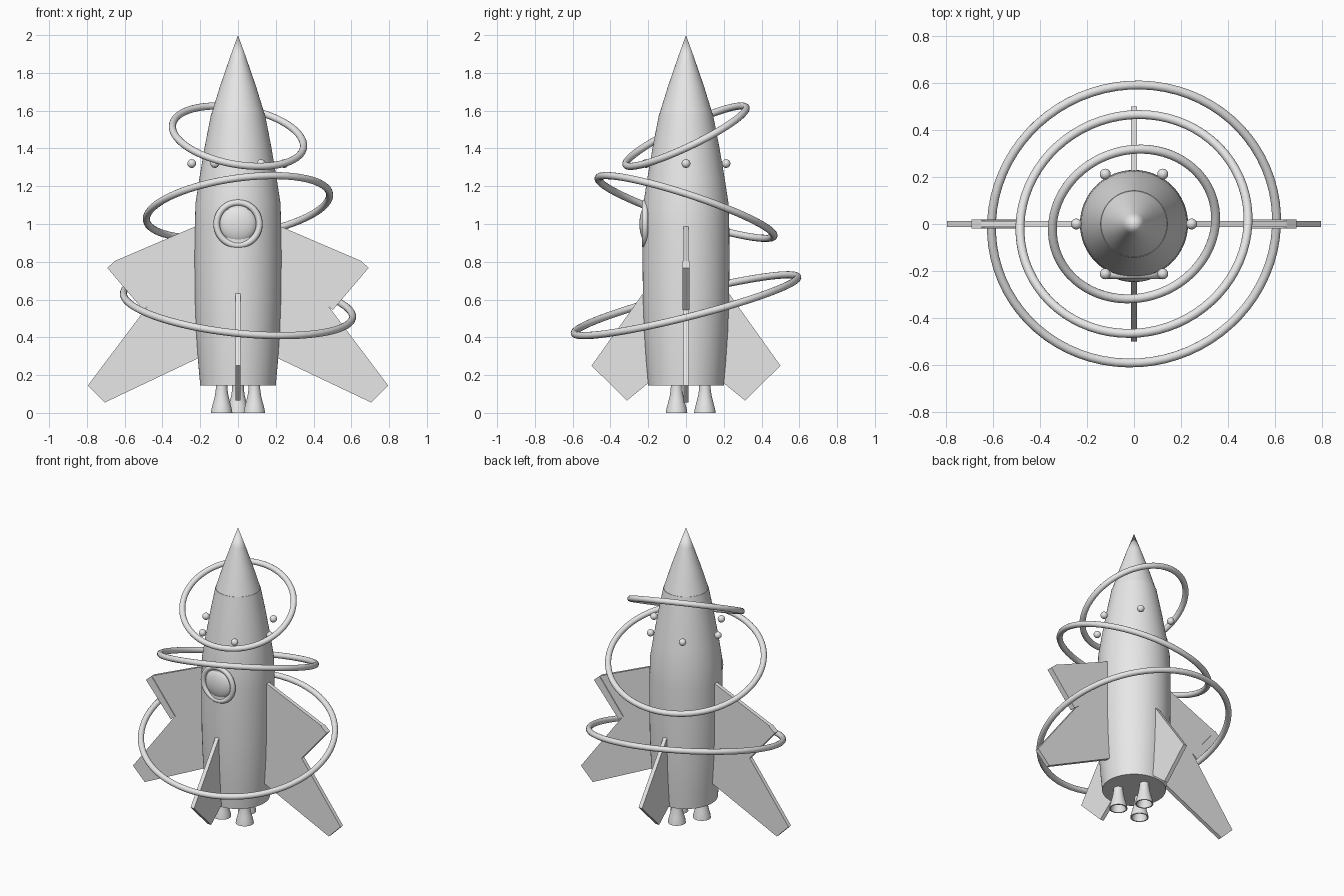
import bpy, bmesh, math
from mathutils import Vector, Matrix

if "Cube" in bpy.data.objects:
    bpy.data.objects.remove(bpy.data.objects["Cube"])

grey = bpy.data.materials.new("plain_grey")
grey.diffuse_color = (0.8, 0.8, 0.8, 1)
grey.use_nodes = True
grey.node_tree.nodes["Principled BSDF"].inputs["Base Color"].default_value = grey.diffuse_color


def finish(obj, name, smooth=True):
    obj.name = name
    obj.data.materials.clear()
    obj.data.materials.append(grey)
    bpy.ops.object.select_all(action='DESELECT')
    obj.select_set(True)
    bpy.context.view_layer.objects.active = obj
    if smooth:
        bpy.ops.object.shade_smooth_by_angle(angle=math.radians(30))
    return obj


def from_bmesh(bm, name, smooth=True):
    bmesh.ops.recalc_face_normals(bm, faces=bm.faces)
    me = bpy.data.meshes.new(name)
    bm.to_mesh(me)
    bm.free()
    obj = bpy.data.objects.new(name, me)
    bpy.context.collection.objects.link(obj)
    return finish(obj, name, smooth)


def lathe(name, profile, loc=(0, 0, 0), sides=64):
    """Spin an (r, z) profile around the z axis."""
    bm = bmesh.new()
    verts = [bm.verts.new((r, 0, z)) for r, z in profile]
    edges = [bm.edges.new(p) for p in zip(verts, verts[1:])]
    bmesh.ops.spin(bm, geom=verts + edges, cent=(0, 0, 0), axis=(0, 0, 1),
                   angle=2 * math.pi, steps=sides)
    bmesh.ops.remove_doubles(bm, verts=bm.verts, dist=1e-5)
    bmesh.ops.translate(bm, verts=bm.verts, vec=loc)
    return from_bmesh(bm, name)


def plate(name, outline, thick, angle):
    """Flat plate from an (r, z) outline, turned around the z axis."""
    bm = bmesh.new()
    face = bm.faces.new([bm.verts.new((r, -thick / 2, z)) for r, z in outline])
    ext = bmesh.ops.extrude_face_region(bm, geom=[face])
    bmesh.ops.translate(bm, vec=(0, thick, 0),
                        verts=[v for v in ext["geom"] if isinstance(v, bmesh.types.BMVert)])
    bmesh.ops.transform(bm, verts=bm.verts, matrix=Matrix.Rotation(angle, 4, 'Z'))
    return from_bmesh(bm, name, smooth=False)


def ring(name, loc, normal, major, minor):
    bpy.ops.mesh.primitive_torus_add(major_segments=72, minor_segments=14,
                                     major_radius=major, minor_radius=minor, location=loc)
    obj = bpy.context.object
    obj.rotation_euler = Vector(normal).to_track_quat('Z', 'Y').to_euler()
    return finish(obj, name)


def ball(name, loc, scale):
    bpy.ops.mesh.primitive_uv_sphere_add(segments=32, ring_count=16, radius=1, location=loc)
    obj = bpy.context.object
    obj.scale = scale
    return finish(obj, name)


# Hull and nose cone
lathe("hull", [(0, 0.145), (0.2, 0.145), (0.212, 0.28), (0.222, 0.43), (0.228, 0.6),
               (0.23, 0.8), (0.229, 0.98), (0.225, 1.11), (0.205, 1.24), (0.176, 1.41),
               (0.142, 1.585), (0, 1.585)])
lathe("nose_cone", [(0, 1.585), (0.14, 1.585), (0.095, 1.73), (0.045, 1.875), (0, 2.0)])

# Side wings with lower fins, each with an edge bar
wing = [(0.15, 1.02), (0.23, 0.985), (0.65, 0.805), (0.475, 0.57),
        (0.795, 0.145), (0.705, 0.055), (0.22, 0.285), (0.15, 0.32)]
bar = [(0.65, 0.805), (0.692, 0.768), (0.502, 0.545), (0.468, 0.572)]
for side, angle in (("right", 0), ("left", math.pi)):
    plate(side + "_wing", wing, 0.027, angle)
    plate(side + "_wing_bar", bar, 0.038, angle)

# Front and back tail fins
tail = [(0.15, 0.74), (0.215, 0.65), (0.5, 0.25), (0.313, 0.065), (0.2, 0.157), (0.15, 0.2)]
for side, angle in (("front", -math.pi / 2), ("back", math.pi / 2)):
    plate(side + "_tail_fin", tail, 0.027, angle)

# Three hollow engine nozzles
for i in range(3):
    a = math.radians(90 + 120 * i)
    lathe("engine_nozzle", [(0.03, 0.16), (0.031, 0.125), (0.036, 0.09), (0.046, 0.05),
                            (0.054, 0.02), (0.057, 0.0), (0.049, 0.0), (0.044, 0.025),
                            (0.03, 0.07), (0, 0.075)],
          (0.1 * math.cos(a), 0.1 * math.sin(a), 0), 32)

# Round window: frame and domed pane
ring("window_frame", (0, -0.217, 1.0), (0, -1, 0), 0.113, 0.017)
ball("window_pane", (0, -0.205, 1.0), (0.1, 0.042, 0.1))

# Tilted orbit rings: height, slope in x, slope in y, radius
for name, z, sx, sy, r in (("upper_orbit_ring", 1.465, -0.18, 0.477, 0.352),
                           ("middle_orbit_ring", 1.09, 0.145, -0.33, 0.49),
                           ("lower_orbit_ring", 0.57, -0.107, 0.252, 0.61)):
    ring(name, (0, 0, z), (-sx, -sy, 1), r, 0.019)

# Small floating beads around the shoulder
for i in range(6):
    a = math.radians(60 * i)
    ball("shoulder_bead", (0.245 * math.cos(a), 0.245 * math.sin(a), 1.32), (0.023,) * 3)
